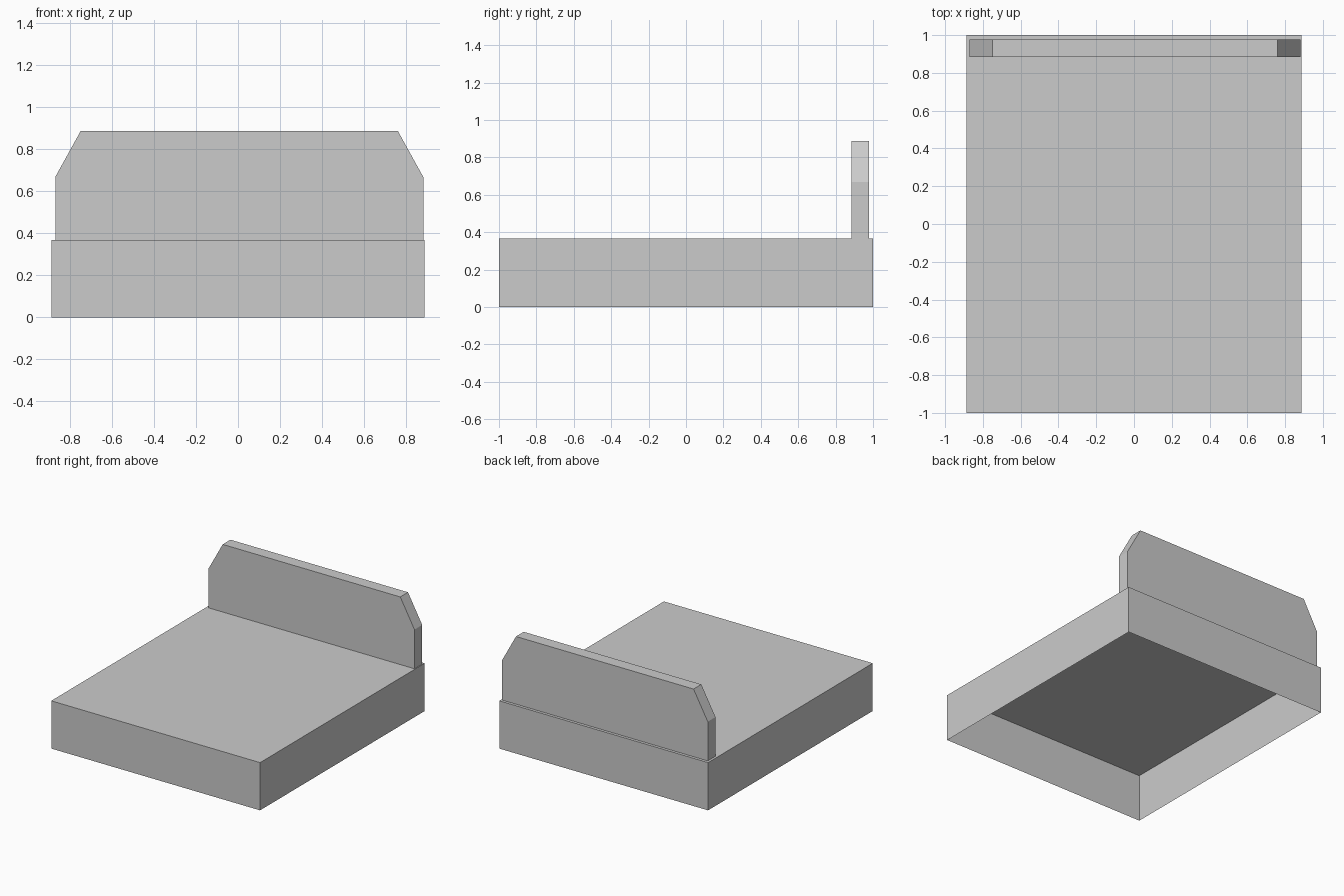
import bpy
import bmesh

cube = bpy.data.objects.get("Cube")
if cube:
    bpy.data.objects.remove(cube, do_unlink=True)

GREY = (0.6, 0.6, 0.6, 1.0)
grey = bpy.data.materials.new("plain grey")
grey.use_nodes = True
grey.diffuse_color = GREY
grey.node_tree.nodes["Principled BSDF"].inputs["Base Color"].default_value = GREY


def extruded(name, profile, offset, open_start=False):
    """Extrude a flat outline along offset, optionally leaving the start open."""
    bm = bmesh.new()
    start = bm.faces.new([bm.verts.new(p) for p in profile])
    result = bmesh.ops.extrude_face_region(bm, geom=[start], use_keep_orig=True)
    moved = [v for v in result["geom"] if isinstance(v, bmesh.types.BMVert)]
    bmesh.ops.translate(bm, verts=moved, vec=offset)
    bmesh.ops.recalc_face_normals(bm, faces=bm.faces)
    if open_start:
        bmesh.ops.delete(bm, geom=[start], context="FACES_ONLY")
    mesh = bpy.data.meshes.new(name)
    bm.to_mesh(mesh)
    bm.free()
    mesh.materials.append(grey)
    obj = bpy.data.objects.new(name, mesh)
    bpy.context.collection.objects.link(obj)
    return obj


# Bed base: thin shell, open underneath
BASE_X, BASE_Y, BASE_TOP = 0.888, 1.0, 0.367
base_outline = [(x * BASE_X, y * BASE_Y, 0)
                for x, y in ((-1, -1), (1, -1), (1, 1), (-1, 1))]
extruded("bed_base", base_outline, (0, 0, BASE_TOP), open_start=True)

# Headboard: slab with sloped top corners, standing slightly off centre
FRONT_Y, THICKNESS, CENTRE_X = 0.884, 0.094, 0.006
half = [(0.876, BASE_TOP), (0.876, 0.668), (0.755, 0.887)]
outline = half + [(-x, z) for x, z in reversed(half)]
extruded("headboard", [(CENTRE_X + x, FRONT_Y, z) for x, z in outline],
         (0, THICKNESS, 0))
